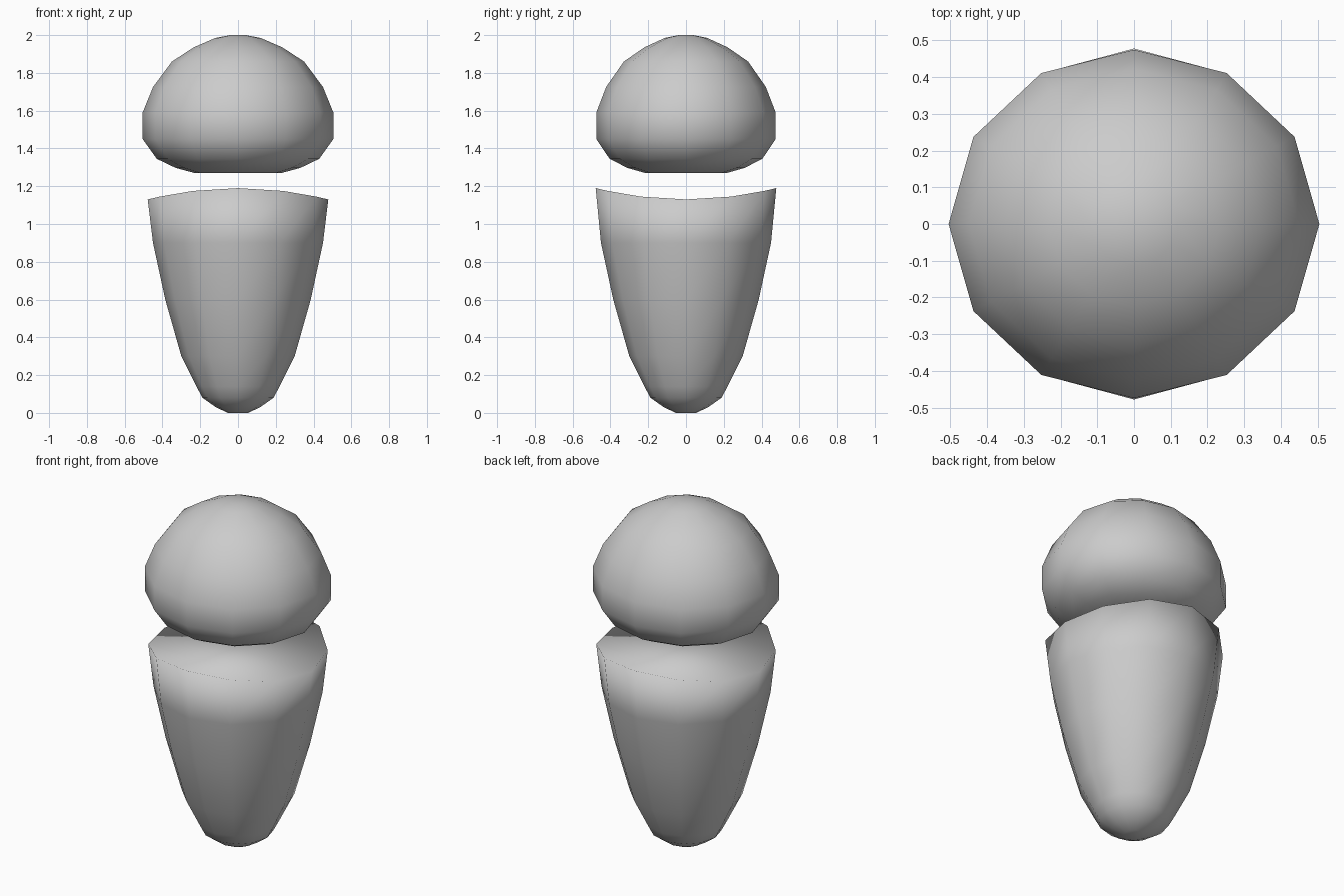
import bpy, bmesh
from math import sin, cos, pi

if "Cube" in bpy.data.objects:
    bpy.data.objects.remove(bpy.data.objects["Cube"])

SIDES = 12


def lathe(name, profile, sy=1.0, rim_lift=0.0, saddle=False):
    """Twelve-sided turned solid from (radius, height) points, bottom to top."""
    bm = bmesh.new()
    rings = []
    for k, (r, z) in enumerate(profile):
        lift = rim_lift if k == len(profile) - 1 else 0.0
        ring = []
        for i in range(SIDES):
            a = 2 * pi * i / SIDES
            ring.append(bm.verts.new((r * cos(a), r * sy * sin(a), z + lift * sin(a) ** 2)))
        rings.append(ring)
    for lo, hi in zip(rings, rings[1:]):
        for i in range(SIDES):
            j = (i + 1) % SIDES
            bm.faces.new((lo[i], lo[j], hi[j], hi[i]))
    bm.faces.new(rings[0][::-1])
    top = rings[-1]
    if saddle:
        # cap made of strips running across x, dipping in the middle
        h = SIDES // 2
        for i in range(-SIDES // 4, SIDES // 4):
            loop = []
            for n in (i, i + 1, h - i - 1, h - i):
                v = top[n % SIDES]
                if v not in loop:
                    loop.append(v)
            bm.faces.new(loop)
    else:
        bm.faces.new(top)
    bmesh.ops.recalc_face_normals(bm, faces=bm.faces)
    for f in bm.faces:
        f.smooth = True
    me = bpy.data.meshes.new(name)
    bm.to_mesh(me)
    bm.free()
    ob = bpy.data.objects.new(name, me)
    bpy.context.collection.objects.link(ob)
    return ob


# Floating rounded head, slightly wider than deep
lathe("head", [(0.23, 1.27), (0.33, 1.297), (0.43, 1.345), (0.505, 1.45),
               (0.505, 1.59), (0.45, 1.725), (0.35, 1.86), (0.235, 1.935),
               (0.12, 1.985), (0.04, 2.0)], sy=0.94)

# Tapered body with a curved rim, high at front and back
lathe("body", [(0.055, 0.0), (0.12, 0.032), (0.188, 0.08), (0.22, 0.14),
               (0.30, 0.30), (0.385, 0.60), (0.45, 0.90), (0.478, 1.13)],
      rim_lift=0.06, saddle=True)
